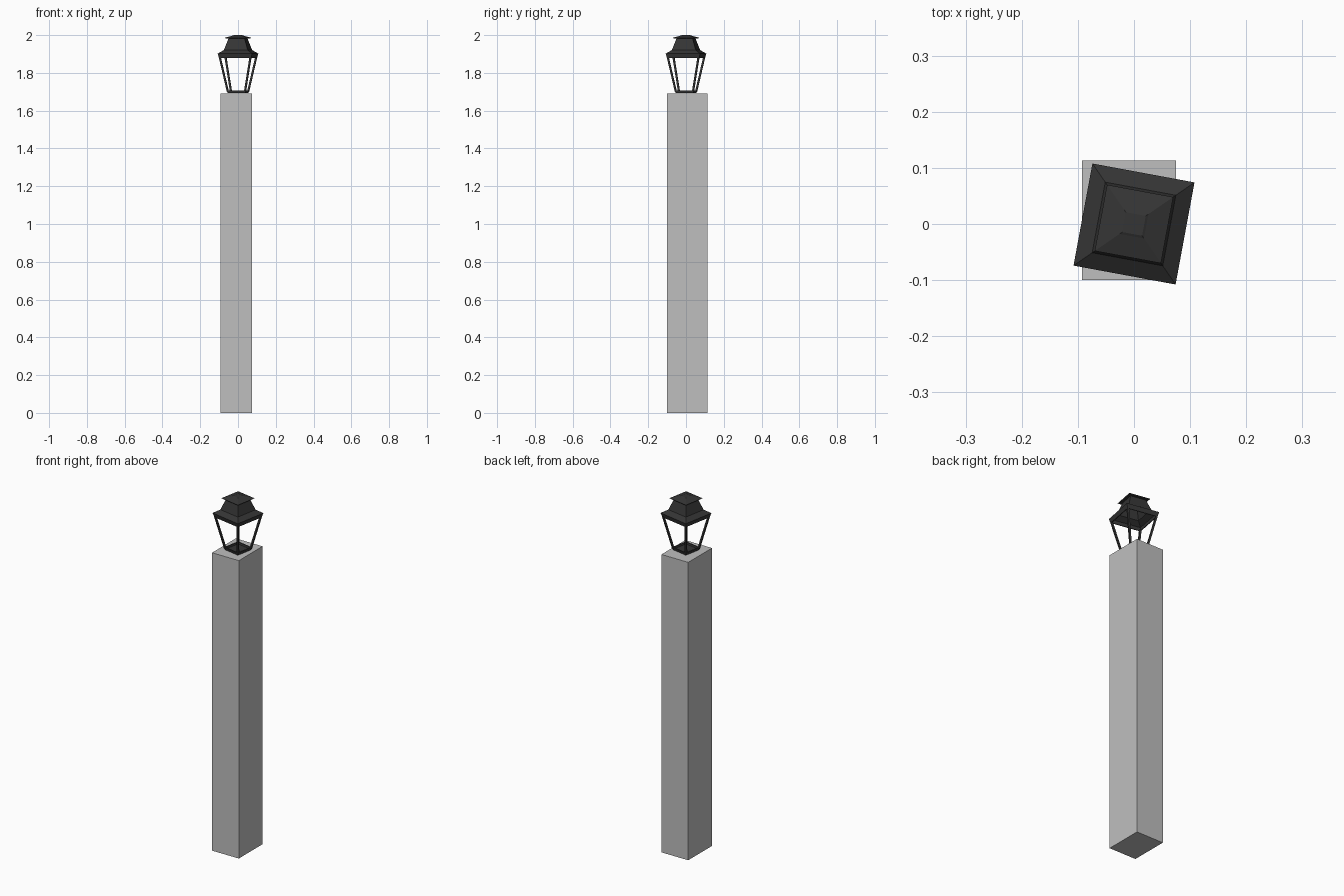
import bpy
import bmesh
from math import radians
from mathutils import Vector, Matrix

if "Cube" in bpy.data.objects:
    bpy.data.objects.remove(bpy.data.objects["Cube"], do_unlink=True)


def material(name, rgb):
    m = bpy.data.materials.new(name)
    m.use_nodes = True
    m.diffuse_color = (*rgb, 1)
    m.node_tree.nodes["Principled BSDF"].inputs["Base Color"].default_value = (*rgb, 1)
    return m


STONE = material("grey stone", (0.52, 0.52, 0.52))
IRON = material("black iron", (0.035, 0.035, 0.035))
TURN = Matrix.Rotation(radians(-10.5), 4, "Z")


def finish(name, bm, mat, turned=True):
    bmesh.ops.recalc_face_normals(bm, faces=bm.faces)
    if turned:
        bm.transform(TURN)
    mesh = bpy.data.meshes.new(name)
    bm.to_mesh(mesh)
    bm.free()
    mesh.materials.append(mat)
    ob = bpy.data.objects.new(name, mesh)
    bpy.context.collection.objects.link(ob)
    return ob


def square_loft(name, profile, loop=False):
    """Stack square rings given as (half width, height)."""
    bm = bmesh.new()
    rings = [[bm.verts.new((sx * h, sy * h, z))
              for sx, sy in ((-1, -1), (1, -1), (1, 1), (-1, 1))]
             for h, z in profile]
    pairs = list(zip(rings, rings[1:]))
    if loop:
        pairs.append((rings[-1], rings[0]))
    else:
        bm.faces.new(rings[0])
        bm.faces.new(rings[-1])
    for a, b in pairs:
        for i in range(4):
            j = (i + 1) % 4
            bm.faces.new((a[i], a[j], b[j], b[i]))
    return finish(name, bm, IRON)


# Stone post
bm = bmesh.new()
bmesh.ops.create_cube(bm, size=1)
bmesh.ops.scale(bm, vec=(0.168, 0.213, 1.69), verts=bm.verts)
bmesh.ops.translate(bm, vec=(-0.009, 0.0065, 0.845), verts=bm.verts)
finish("post", bm, STONE, turned=False)

# Base tray with a raised rim
square_loft("base_tray", [(0.047, 1.693), (0.051, 1.708), (0.044, 1.708), (0.042, 1.699)])

# Hollow flared roof with a vertical eave
square_loft("roof", [(0.086, 1.878), (0.0925, 1.902), (0.064, 1.921), (0.042, 1.986),
                     (0.037, 1.986), (0.059, 1.919), (0.086, 1.900), (0.082, 1.878)], loop=True)

# Shallow cap over the roof
square_loft("roof_cap", [(0.056, 1.982), (0.060, 1.986), (0.022, 1.998), (0.018, 2.0)])

# Four leaning corner bars
for sx, side in ((-1, "right"), (1, "left")):
    for sy, end in ((-1, "front"), (1, "back")):
        low = Vector((sx * 0.046, sy * 0.046, 1.70))
        high = Vector((sx * 0.083, sy * 0.083, 1.885))
        bm = bmesh.new()
        for foot in (low, high):
            for dx, dy in ((-1, -1), (1, -1), (1, 1), (-1, 1)):
                bm.verts.new(foot + Vector((dx, dy, 0)) * 0.005)
        bm.verts.ensure_lookup_table()
        v = bm.verts[:]
        bm.faces.new(v[:4])
        bm.faces.new(v[4:])
        for i in range(4):
            j = (i + 1) % 4
            bm.faces.new((v[i], v[j], v[j + 4], v[i + 4]))
        finish(f"{end}_{side}_bar", bm, IRON)
